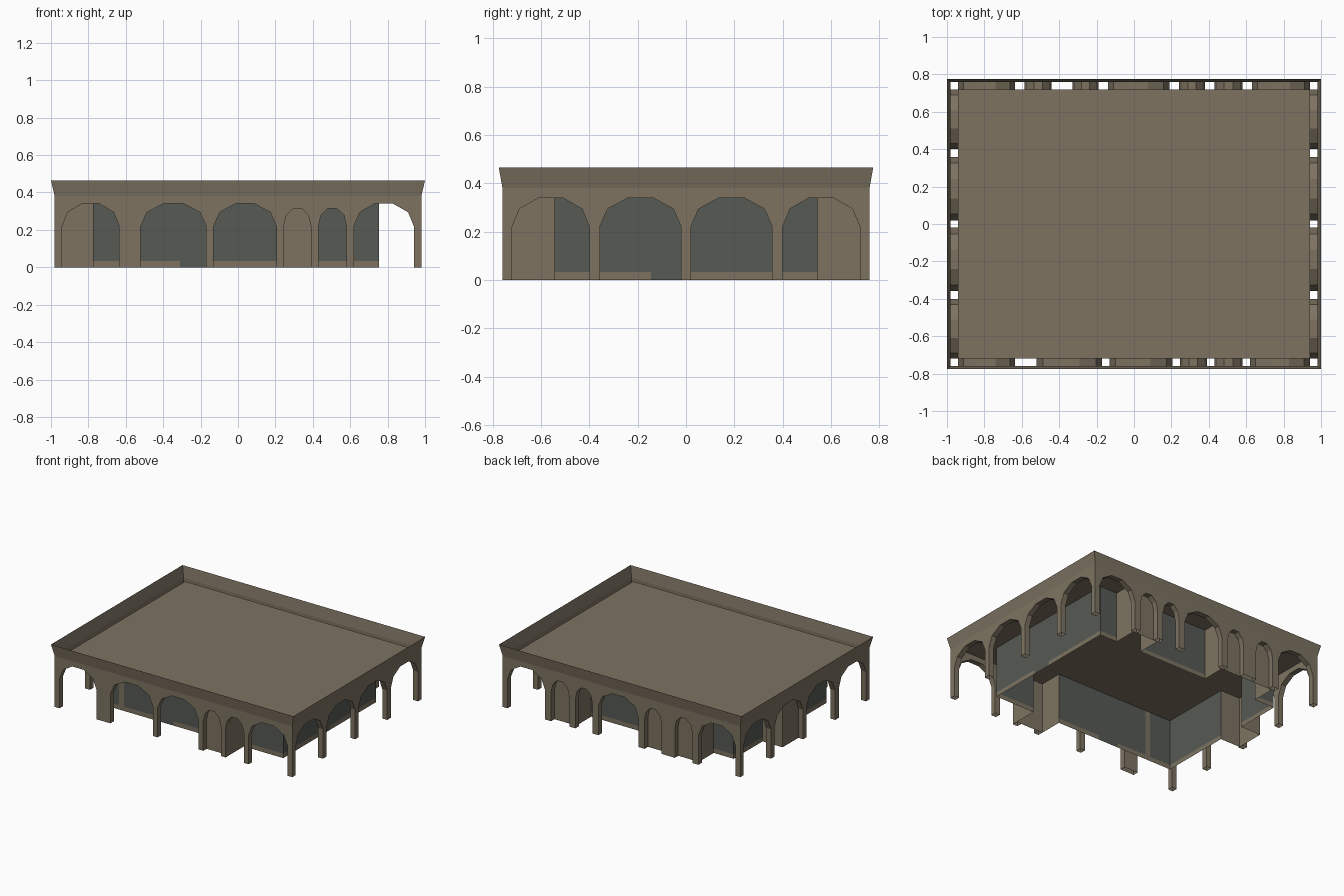
import bpy, bmesh, math
from mathutils import Vector

if "Cube" in bpy.data.objects:
    bpy.data.objects.remove(bpy.data.objects["Cube"])


def material(name, rgb):
    m = bpy.data.materials.new(name)
    m.diffuse_color = (*rgb, 1)
    m.use_nodes = True
    m.node_tree.nodes["Principled BSDF"].inputs["Base Color"].default_value = m.diffuse_color
    return m


STONE = material("tan_stone", (0.205, 0.171, 0.120))
GLASS = material("dark_grey_glass", (0.095, 0.101, 0.090))

OX, OY = 0.98, 0.76      # outer arcade face
IX, IY = 0.94, 0.72      # inner arcade face
ROOF = 0.38
SPRING = 0.22


def finish(name, bm, mats):
    bmesh.ops.remove_doubles(bm, verts=bm.verts, dist=1e-5)
    me = bpy.data.meshes.new(name)
    bm.to_mesh(me)
    bm.free()
    for m in mats:
        me.materials.append(m)
    ob = bpy.data.objects.new(name, me)
    bpy.context.collection.objects.link(ob)
    return ob


def face(bm, pts, mat=0):
    f = bm.faces.new([bm.verts.new(p) for p in pts])
    f.material_index = mat


def arch_points(a, b):
    """Low-poly arch: two jambs and five curve segments."""
    c, h = (a + b) / 2, (b - a) / 2
    rise = 0.126 if h > 0.1 else 0.1
    curve = [(c - h * math.cos(math.pi * i / 5),
              SPRING + rise * math.sin(math.pi * i / 5)) for i in range(6)]
    return [(a, 0)] + curve + [(b, 0)]


def arcade(name, half_out, half_in, openings, place):
    """Hollow arcade wall: outer skin, inner skin and arch reveals."""
    bm = bmesh.new()
    for depth, half in ((0, half_out), (1, half_in)):
        edges = [-half] + [v for o in openings for v in o] + [half]
        strips = []
        for a, b in zip(edges[::2], edges[1::2]):       # piers
            if b - a > 1e-4:
                strips.append(((a, 0), (b, 0)))
        for o in openings:                              # above arches
            p = arch_points(*o)[1:-1]
            strips += list(zip(p, p[1:]))
        for (s0, z0), (s1, z1) in strips:
            quad = [(s0, z0), (s1, z1), (s1, ROOF), (s0, ROOF)]
            if depth:
                quad.reverse()
            face(bm, [place(s, depth, z) for s, z in quad])
    for o in openings:                                  # reveals
        p = arch_points(*o)
        for (s0, z0), (s1, z1) in zip(p, p[1:]):
            face(bm, [place(s0, 0, z0), place(s0, 1, z0),
                      place(s1, 1, z1), place(s1, 0, z1)])
    finish(name, bm, [STONE])


front = [(-0.94, -0.635), (-0.52, -0.17), (-0.13, 0.205),
         (0.245, 0.39), (0.43, 0.58), (0.62, 0.94)]
back = [(-0.94, -0.635), (-0.585, -0.44), (-0.33, -0.19), (-0.14, 0.19),
        (0.24, 0.38), (0.43, 0.58), (0.63, 0.94)]
side = [(-0.72, -0.40), (-0.357, -0.02), (0.02, 0.357), (0.40, 0.72)]
flip = lambda ops: [(-b, -a) for a, b in reversed(ops)]

arcade("front_arcade", OX, IX, front,
       lambda s, d, z: Vector((s, -(IY if d else OY), z)))
arcade("back_arcade", OX, IX, flip(back),
       lambda s, d, z: Vector((-s, IY if d else OY, z)))
arcade("right_arcade", OY, IY, side,
       lambda s, d, z: Vector((IX if d else OX, s, z)))
arcade("left_arcade", OY, IY, flip(side),
       lambda s, d, z: Vector((-(IX if d else OX), -s, z)))

# Roof deck
bm = bmesh.new()
face(bm, [(-IX, -IY, ROOF), (IX, -IY, ROOF), (IX, IY, ROOF), (-IX, IY, ROOF)])
finish("roof_deck", bm, [STONE])

# Flared cornice around the roof
bm = bmesh.new()
ring = [(-1, -1), (1, -1), (1, 1), (-1, 1)]
for i in range(4):
    (ax, ay), (bx, by) = ring[i], ring[(i + 1) % 4]
    face(bm, [(ax * OX, ay * OY, ROOF), (bx * OX, by * OY, ROOF),
              (bx, by * 0.775, 0.465), (ax, ay * 0.775, 0.465)])
finish("flared_cornice", bm, [STONE])

# Inner building walls: each corner carries the style of the wall that follows
# g = glass above a stone base, d = glass to the ground, s = plain stone
BX0, BX1, BY = -0.775, 0.755, 0.545
outline = [
    (BX0, -BY, "g"), (-0.60, -BY, "s"), (-0.56, -BY, "g"),
    (-0.31, -BY, "d"), (-0.15, -BY, "g"),
    (0.205, -BY, "s"), (0.205, -IY, "s"), (0.43, -IY, "s"), (0.43, -BY, "g"),
    (BX1, -BY, "g"), (BX1, -0.145, "d"), (BX1, 0.0, "g"), (BX1, BY, "g"),
    (0.61, BY, "s"), (0.61, IY, "s"), (0.40, IY, "s"), (0.40, BY, "g"),
    (-0.17, BY, "s"), (-0.17, IY, "s"), (-0.61, IY, "s"), (-0.61, BY, "g"),
    (BX0, BY, "g"), (BX0, 0.205, "s"), (-IX, 0.205, "s"),
    (-IX, -0.01, "s"), (BX0, -0.01, "g"),
]
bm = bmesh.new()
BASE, TOP = 0.033, ROOF - 0.001
for i, (ax, ay, style) in enumerate(outline):
    bx, by, _ = outline[(i + 1) % len(outline)]
    for z0, z1, glazed in ((0, BASE, style == "d"), (BASE, TOP, style != "s")):
        face(bm, [(ax, ay, z0), (bx, by, z0), (bx, by, z1), (ax, ay, z1)],
             1 if glazed else 0)
finish("inner_building_walls", bm, [STONE, GLASS])
